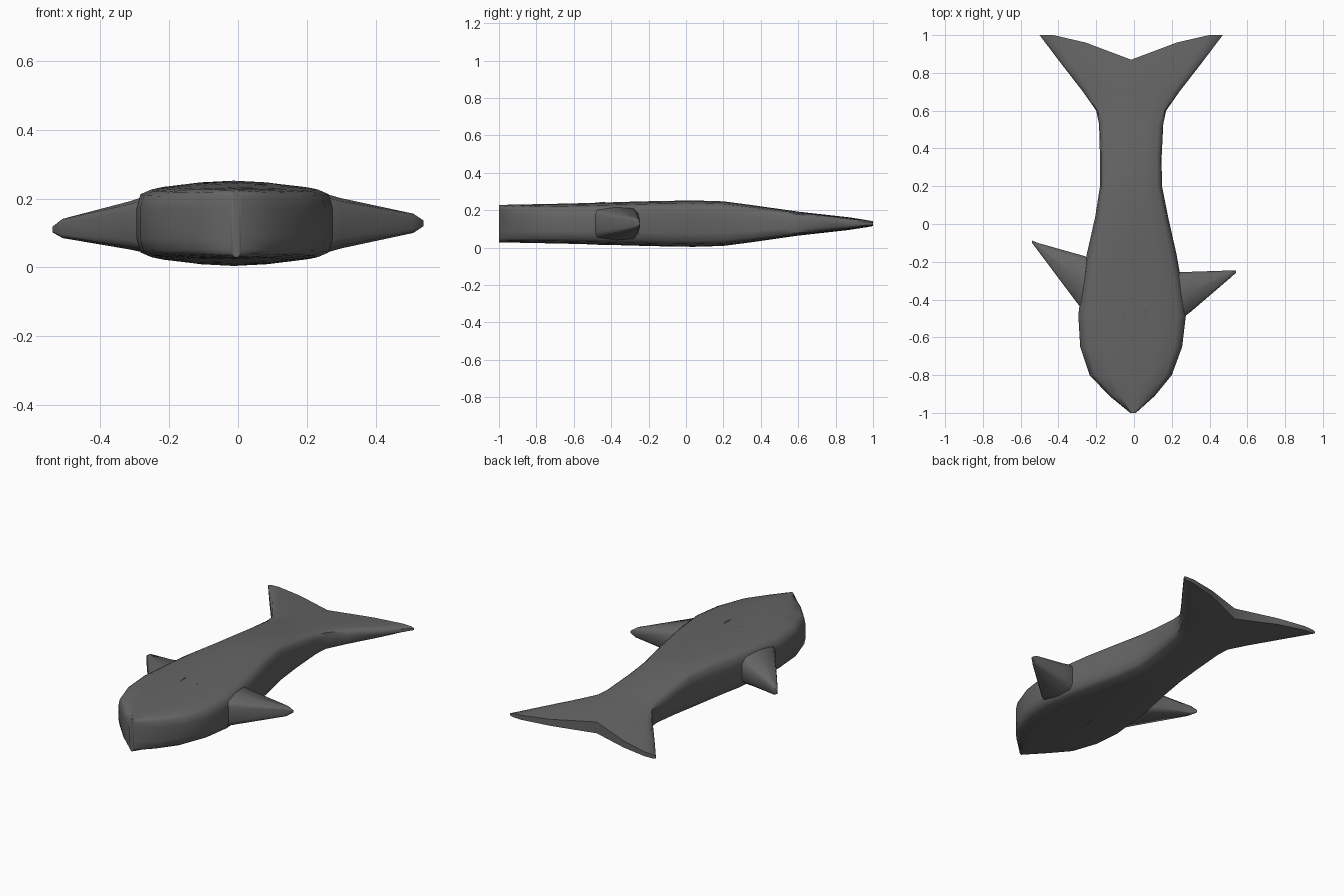
import bpy, bmesh

if "Cube" in bpy.data.objects:
    bpy.data.objects.remove(bpy.data.objects["Cube"])

ZC = 0.128
skin = bpy.data.materials.new("dark grey")
skin.diffuse_color = (0.13, 0.13, 0.13, 1)
skin.use_nodes = True
skin.node_tree.nodes["Principled BSDF"].inputs["Base Color"].default_value = skin.diffuse_color


def interp(table, v):
    if v <= table[0][0]:
        return table[0][1]
    for (a, ha), (b, hb) in zip(table, table[1:]):
        if v <= b:
            return ha + (hb - ha) * (v - a) / (b - a)
    return table[-1][1]


def loft(name, rings, angle):
    """Skin closed rings of equal length and cap both ends."""
    bm = bmesh.new()
    rows = [[bm.verts.new(p) for p in r] for r in rings]
    n = len(rows[0])
    for a, b in zip(rows, rows[1:]):
        for i in range(n):
            j = (i + 1) % n
            bm.faces.new((a[i], a[j], b[j], b[i]))
    # caps as strips of quads between the upper and lower halves
    for r in (rows[0], rows[-1]):
        h = n // 2
        for i in range(h - 1):
            bm.faces.new((r[i], r[i + 1], r[n - 2 - i], r[n - 1 - i]))
    bmesh.ops.recalc_face_normals(bm, faces=bm.faces)
    me = bpy.data.meshes.new(name)
    bm.to_mesh(me)
    bm.free()
    ob = bpy.data.objects.new(name, me)
    bpy.context.collection.objects.link(ob)
    me.materials.append(skin)
    bpy.context.view_layer.objects.active = ob
    ob.select_set(True)
    bpy.ops.object.shade_smooth_by_angle(angle=angle)
    ob.select_set(False)
    return ob


# Body and forked tail: left x, right x, middle y, edge y
stations = [
    (-.02, .01, -1, -1), (-.13, .11, -.91, -.91), (-.235, .20, -.8, -.8),
    (-.285, .255, -.65, -.65), (-.295, .275, -.48, -.48),
    (-.27, .25, -.3, -.3), (-.25, .225, -.16, -.16), (-.205, .18, .04, .04),
    (-.18, .148, .2, .2), (-.18, .146, .35, .35), (-.185, .155, .53, .53),
    (-.2, .17, .6, .6), (-.27, .24, .67, .7), (-.39, .36, .78, .855),
    (-.5, .47, .87, 1.0),
]
half_height = [(-1, .1), (-.6, .108), (-.2, .12), (.1, .125), (.22, .118),
               (.6, .064), (.87, .034), (1, .015)]
across = [(-1, .4), (-.96, .76), (-.85, .88), (-.5, .96), (0, 1),
          (.5, .96), (.85, .88), (.96, .76), (1, .4)]

rings = []
for xl, xr, ym, ye in stations:
    top = []
    for t, k in across:
        x = (xl + xr) / 2 + t * (xr - xl) / 2
        y = ym + (ye - ym) * min(1, abs(t) * 1.4)
        top.append((x, y, k * interp(half_height, y)))
    rings.append([(x, y, ZC + h) for x, y, h in top]
                 + [(x, y, ZC - h) for x, y, h in reversed(top)])
loft("body_and_tail", rings, 0.9)


# Side fins: x, leading y, trailing y, half height, middle z
fin_profile = [(0, .6), (.06, .88), (.5, 1), (.9, .9), (1, .6)]
fins = {
    "right_fin": [(.05, -.6, -.31, .115, ZC), (.24, -.51, -.255, .09, ZC),
                  (.30, -.465, -.253, .073, ZC), (.51, -.285, -.246, .028, ZC),
                  (.54, -.258, -.245, .008, ZC)],
    "left_fin": [(-.05, -.6, -.28, .115, ZC), (-.26, -.47, -.17, .085, .125),
                 (-.315, -.4, -.155, .07, .122), (-.51, -.14, -.1, .028, .113),
                 (-.54, -.1, -.088, .008, .11)],
}
for name, sections in fins.items():
    rings = []
    for x, lead, trail, h, zc in sections:
        pts = [(lead + (trail - lead) * s, h * k) for s, k in fin_profile]
        rings.append([(x, y, zc + d) for y, d in pts]
                     + [(x, y, zc - d) for y, d in reversed(pts)])
    loft(name, rings, 0.9)
